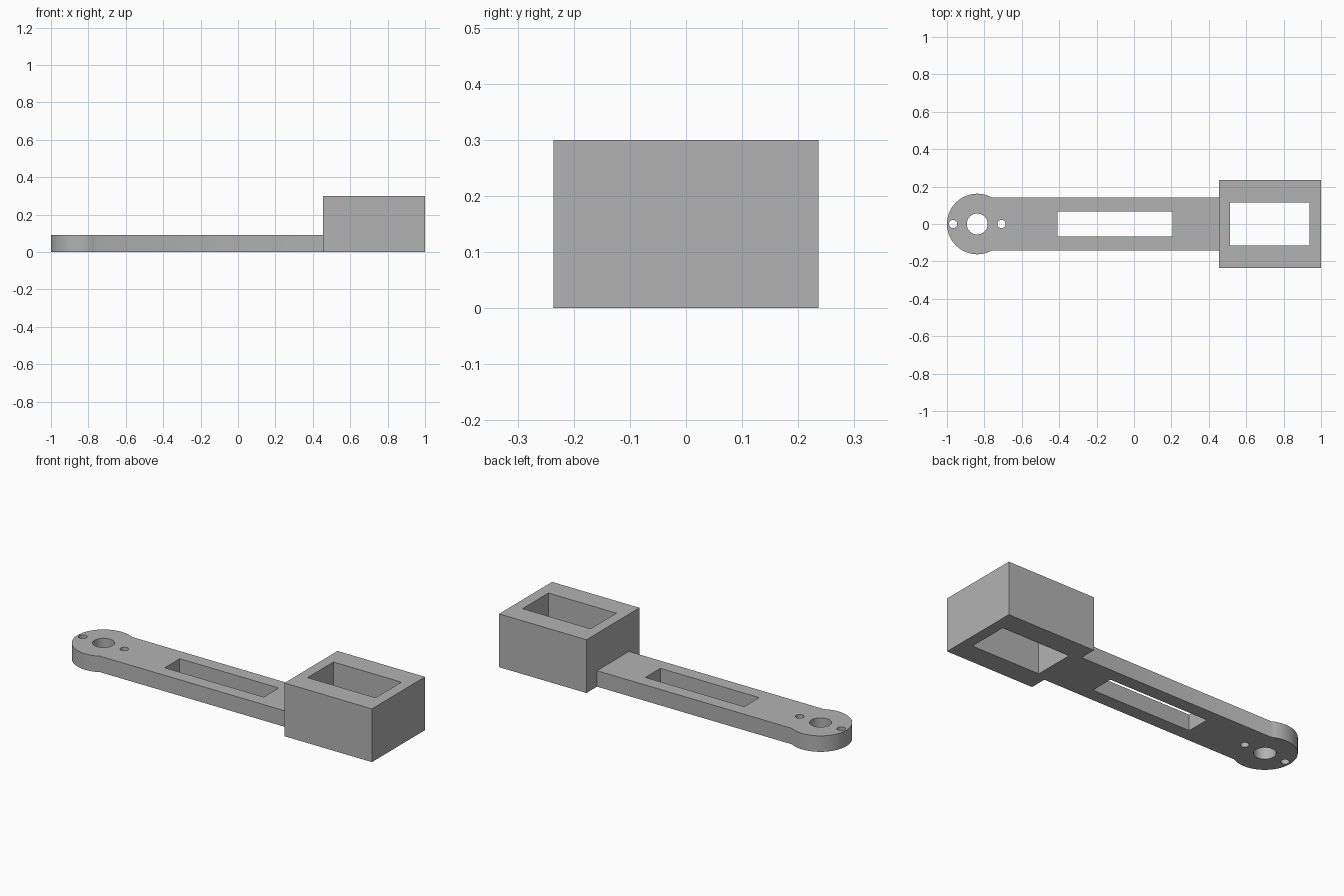
import bpy
import bmesh
from math import acos, cos, sin, pi

cube = bpy.data.objects.get("Cube")
if cube:
    bpy.data.objects.remove(cube, do_unlink=True)

gray = bpy.data.materials.new("plain gray")
gray.use_nodes = True
color = (0.45, 0.45, 0.45, 1)
gray.diffuse_color = color
gray.node_tree.nodes["Principled BSDF"].inputs["Base Color"].default_value = color


def arc(cx, radius, start=0.0, end=2 * pi, steps=48):
    """Points along an arc centred on the long axis."""
    return [(cx + radius * cos(start + (end - start) * i / steps),
             radius * sin(start + (end - start) * i / steps))
            for i in range(steps + 1)]


def circle(cx, radius, steps=48):
    return arc(cx, radius, steps=steps)[:-1]


def rectangle(x0, x1, half):
    return [(x0, -half), (x1, -half), (x1, half), (x0, half)]


def plate(name, loops, height):
    """Extrude an outline with holes upward from the ground."""
    curve = bpy.data.curves.new(name, "CURVE")
    curve.dimensions = "2D"
    curve.fill_mode = "BOTH"
    curve.extrude = height / 2
    for points in loops:
        spline = curve.splines.new("POLY")
        spline.points.add(len(points) - 1)
        for p, (x, y) in zip(spline.points, points):
            p.co = (x, y, 0, 1)
        spline.use_cyclic_u = True
    helper = bpy.data.objects.new(name + "_outline", curve)
    bpy.context.collection.objects.link(helper)
    graph = bpy.context.evaluated_depsgraph_get()
    mesh = bpy.data.meshes.new_from_object(helper.evaluated_get(graph))
    bpy.data.objects.remove(helper, do_unlink=True)

    # Weld the caps to the walls and stand the part on the ground
    bm = bmesh.new()
    bm.from_mesh(mesh)
    bmesh.ops.remove_doubles(bm, verts=bm.verts, dist=0.0001)
    bmesh.ops.translate(bm, verts=bm.verts, vec=(0, 0, height / 2))
    bmesh.ops.recalc_face_normals(bm, faces=bm.faces)
    bm.to_mesh(mesh)
    bm.free()
    mesh.materials.clear()
    mesh.materials.append(gray)
    obj = bpy.data.objects.new(name, mesh)
    bpy.context.collection.objects.link(obj)
    bpy.ops.object.select_all(action="DESELECT")
    obj.select_set(True)
    bpy.context.view_layer.objects.active = obj
    bpy.ops.object.shade_smooth_by_angle(angle=pi / 6)
    return obj


# Arm: rounded pivot end running into a straight bar
pivot, radius, half_width, joint = -0.838, 0.162, 0.142, 0.455
neck = acos((radius**2 - half_width**2) ** 0.5 / radius)
outline = arc(pivot, radius, neck, 2 * pi - neck)
outline += [(joint, -half_width), (joint, half_width)]
plate("arm", [
    outline,
    circle(pivot, 0.056),
    circle(pivot - 0.129, 0.022, 24),
    circle(pivot + 0.129, 0.022, 24),
    rectangle(-0.41, 0.207, 0.067),
], 0.09)

# Open rectangular socket at the other end
plate("socket", [
    rectangle(joint, 1.0, 0.236),
    rectangle(0.514, 0.938, 0.115),
], 0.30)
